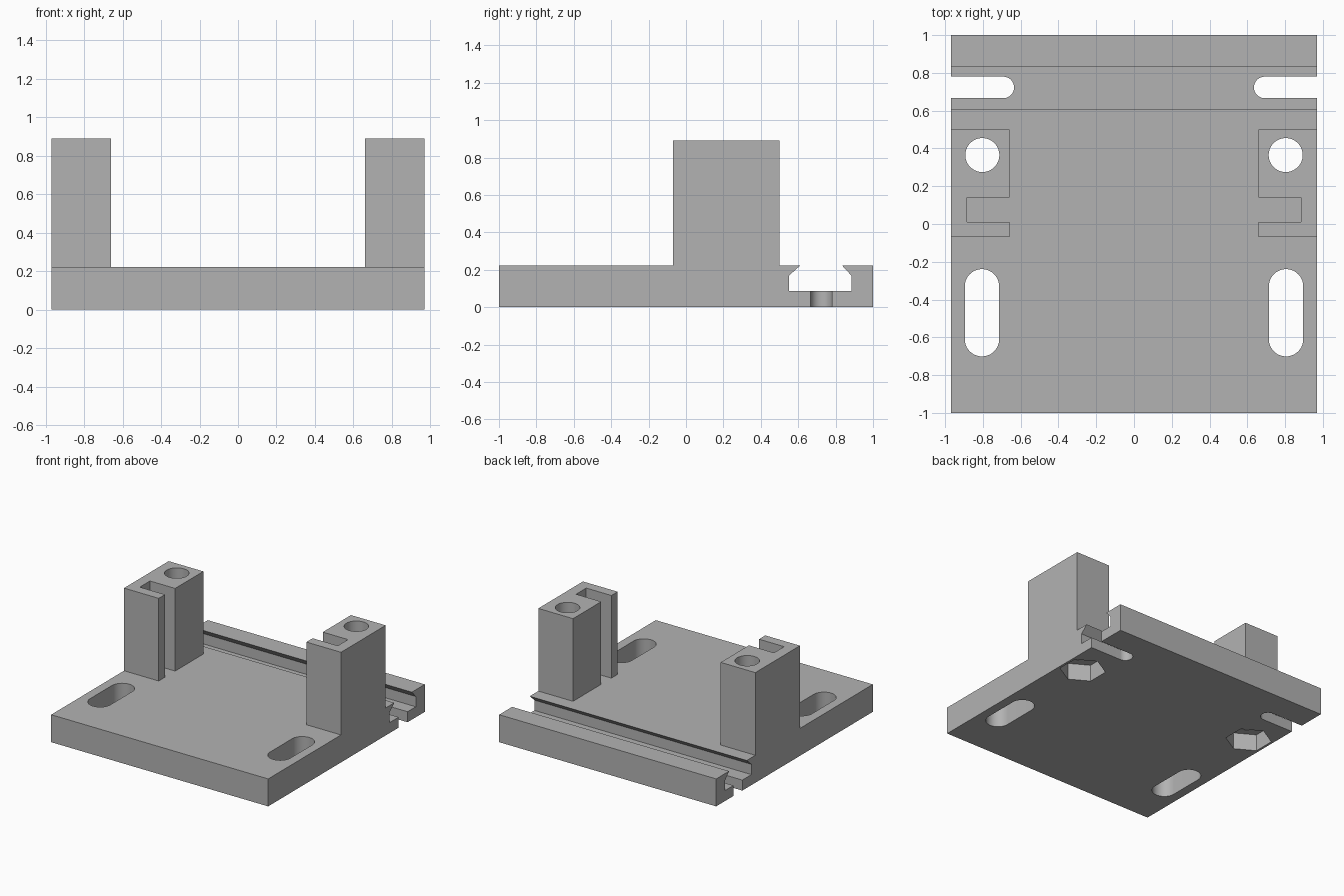
import bpy
import bmesh
from math import cos, sin, pi, radians
from mathutils import Vector

if "Cube" in bpy.data.objects:
    bpy.data.objects.remove(bpy.data.objects["Cube"])

HALF_X, TOP, POST_TOP = 0.97, 0.222, 0.89
POST_IN = 0.66
HOLE = (0.803, 0.365)
SLOT_X = 0.805

grey = bpy.data.materials.new("plain grey")
grey.use_nodes = True
grey.diffuse_color = (0.45, 0.45, 0.45, 1)
grey.node_tree.nodes["Principled BSDF"].inputs["Base Color"].default_value = grey.diffuse_color


def prism(name, points, depth):
    """Extrude a closed 3D outline along the depth vector."""
    bm = bmesh.new()
    face = bm.faces.new([bm.verts.new(p) for p in points])
    new = bmesh.ops.extrude_face_region(bm, geom=[face])["geom"]
    verts = [v for v in new if isinstance(v, bmesh.types.BMVert)]
    bmesh.ops.translate(bm, vec=Vector(depth), verts=verts)
    bmesh.ops.recalc_face_normals(bm, faces=bm.faces)
    mesh = bpy.data.meshes.new(name)
    bm.to_mesh(mesh)
    bm.free()
    mesh.materials.append(grey)
    obj = bpy.data.objects.new(name, mesh)
    bpy.context.collection.objects.link(obj)
    return obj


def upright(name, outline, z0, z1):
    return prism(name, [(x, y, z0) for x, y in outline], (0, 0, z1 - z0))


def ring(cx, cy, r, n, start=0.0):
    return [(cx + r * cos(start + 2 * pi * i / n), cy + r * sin(start + 2 * pi * i / n))
            for i in range(n)]


def stadium(a, b, r, n=32):
    """Rounded slot outline between two centres."""
    a, b = Vector(a), Vector(b)
    d = b - a
    turn = Vector((1, 0)).angle_signed(d) * -1
    points = []
    for centre, start in ((b, turn - pi / 2), (a, turn + pi / 2)):
        for i in range(n + 1):
            t = start + pi * i / n
            points.append((centre.x + r * cos(t), centre.y + r * sin(t)))
    return points


def combine(target, other, operation):
    mod = target.modifiers.new(operation.lower(), "BOOLEAN")
    mod.operation, mod.solver, mod.object = operation, "EXACT", other
    bpy.context.view_layer.objects.active = target
    bpy.ops.object.modifier_apply(modifier=mod.name)
    bpy.data.objects.remove(other)


# Base plate with the undercut channel near the back
profile = [(-1, 0), (1, 0), (1, TOP), (0.835, TOP), (0.885, 0.168), (0.885, 0.085),
           (0.55, 0.085), (0.55, 0.168), (0.61, TOP), (-1, TOP)]
bracket = prism("mounting_bracket", [(-HALF_X, y, z) for y, z in profile], (2 * HALF_X, 0, 0))

# Posts with a vertical groove in the inner face
post = [(POST_IN, -0.07), (HALF_X, -0.07), (HALF_X, 0.5), (POST_IN, 0.5),
        (POST_IN, 0.14), (0.885, 0.14), (0.885, 0.01), (POST_IN, 0.01)]
for side in (-1, 1):
    outline = [(side * x, y) for x, y in post]
    combine(bracket, upright("post", outline, 0.12, POST_TOP), "UNION")

# Bolt holes, nut pockets, long slots and open-ended channel slots
for side in (-1, 1):
    x = side * HOLE[0]
    cutters = [
        upright("bolt_hole", ring(x, HOLE[1], 0.09, 64), -0.1, 1),
        upright("nut_pocket", ring(x, HOLE[1], 0.171, 6, pi / 6), -0.1, 0.135),
        upright("long_slot", stadium((side * SLOT_X, -0.61), (side * SLOT_X, -0.33), 0.091), -0.1, 0.4),
        upright("channel_slot", stadium((side * 0.692, 0.723), (side * 1.2, 0.723), 0.057), -0.1, 0.12),
    ]
    for cutter in cutters:
        combine(bracket, cutter, "DIFFERENCE")

# Smooth round walls, crisp edges
bpy.ops.object.select_all(action="DESELECT")
bracket.select_set(True)
bpy.context.view_layer.objects.active = bracket
bpy.ops.object.shade_smooth_by_angle(angle=radians(30))
